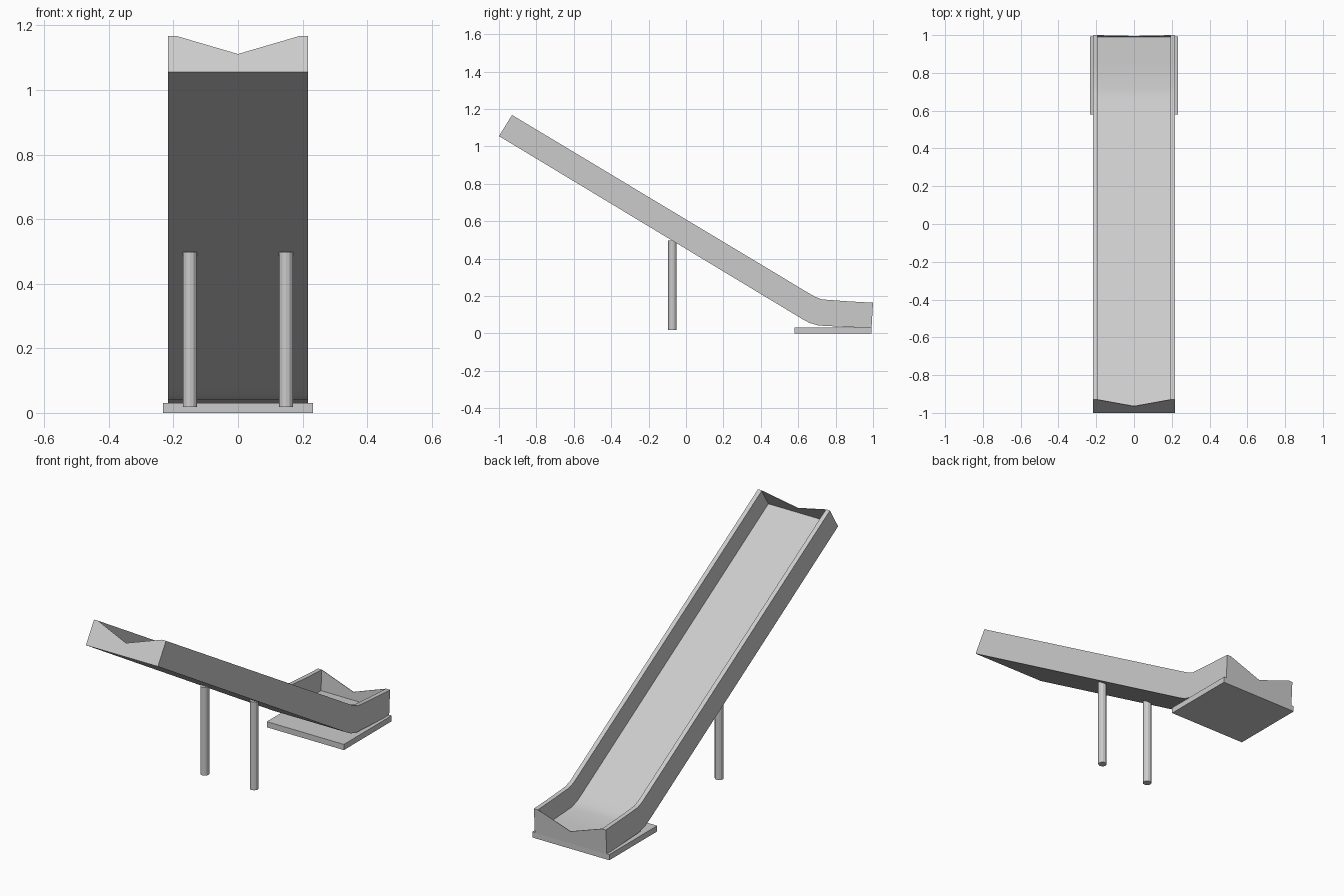
import bpy
import bmesh
import math
from mathutils import Vector

cube = bpy.data.objects.get("Cube")
if cube:
    bpy.data.objects.remove(cube, do_unlink=True)

GREY = (0.6, 0.6, 0.6, 1.0)
grey = bpy.data.materials.new("light_grey")
grey.use_nodes = True
grey.diffuse_color = GREY
grey.node_tree.nodes["Principled BSDF"].inputs["Base Color"].default_value = GREY


def finish(name, bm, smooth=False):
    bmesh.ops.recalc_face_normals(bm, faces=bm.faces)
    mesh = bpy.data.meshes.new(name)
    bm.to_mesh(mesh)
    bm.free()
    mesh.materials.append(grey)
    obj = bpy.data.objects.new(name, mesh)
    bpy.context.collection.objects.link(obj)
    if smooth:
        bpy.ops.object.select_all(action="DESELECT")
        bpy.context.view_layer.objects.active = obj
        obj.select_set(True)
        bpy.ops.object.shade_smooth_by_angle(angle=math.radians(30))
    return obj


# Side outline of the chute, (y, z): underside and rim stations
under = [(-1, 1.055), (0.62, 0.078), (0.66, 0.056), (0.71, 0.042), (0.85, 0.035), (0.992, 0.029)]
rim = [(-0.93, 1.168), (0.645, 0.222), (0.69, 0.196), (0.725, 0.182), (0.86, 0.172), (1, 0.164)]
W, IN, FLOOR = 0.217, 0.193, 0.18


def station(i, x, t):
    """Point at height fraction t between underside and rim."""
    p = Vector((x, *under[i])).lerp(Vector((x, *rim[i])), t)
    return p


# Chute: U-shaped section swept along the stations
section = [(-W, 0), (W, 0), (W, 1), (IN, 1), (IN, FLOOR), (-IN, FLOOR), (-IN, 1), (-W, 1)]
bm = bmesh.new()
rings = [[bm.verts.new(station(i, x, t)) for x, t in section] for i in range(len(under))]
n = len(section)
for a, b in zip(rings, rings[1:]):
    for k in range(n):
        bm.faces.new((a[k], a[(k + 1) % n], b[(k + 1) % n], b[k]))
for r in (rings[0], rings[-1]):
    bm.faces.new((r[0], r[1], r[4], r[5]))
    bm.faces.new((r[1], r[2], r[3], r[4]))
    bm.faces.new((r[0], r[5], r[6], r[7]))
finish("chute", bm, smooth=True)


# End plates with a V notch, set just inside each end
def end_plate(name, i, inner):
    along = (Vector((0, *under[inner])) - Vector((0, *under[i]))).normalized() * 0.003
    bm = bmesh.new()
    halves = []
    for s in (-1, 1):
        outline = [(0, 0.05), (s * IN, 0.05), (s * IN, 1), (0, 0.5)]
        f = bm.faces.new([bm.verts.new(station(i, x, t)) for x, t in outline])
        halves.append(f)
    bmesh.ops.remove_doubles(bm, verts=bm.verts, dist=0.0001)
    ext = bmesh.ops.extrude_face_region(bm, geom=list(bm.faces), use_keep_orig=True)
    moved = [v for v in ext["geom"] if isinstance(v, bmesh.types.BMVert)]
    bmesh.ops.translate(bm, verts=moved, vec=along)
    finish(name, bm)


end_plate("top_end_plate", 0, 1)
end_plate("bottom_end_plate", -1, -2)

# Ground pad under the run-out
bm = bmesh.new()
bmesh.ops.create_cube(bm, size=1)
bmesh.ops.scale(bm, vec=(0.465, 0.412, 0.031), verts=bm.verts)
bmesh.ops.translate(bm, vec=(0, 0.786, 0.0155), verts=bm.verts)
finish("ground_pad", bm)

# Pair of round support posts
for name, side in (("left_post", 1), ("right_post", -1)):
    bm = bmesh.new()
    bmesh.ops.create_cone(bm, cap_ends=True, segments=12, radius1=0.022, radius2=0.022, depth=0.48)
    bmesh.ops.translate(bm, vec=(side * 0.149, -0.073, 0.258), verts=bm.verts)
    finish(name, bm)
